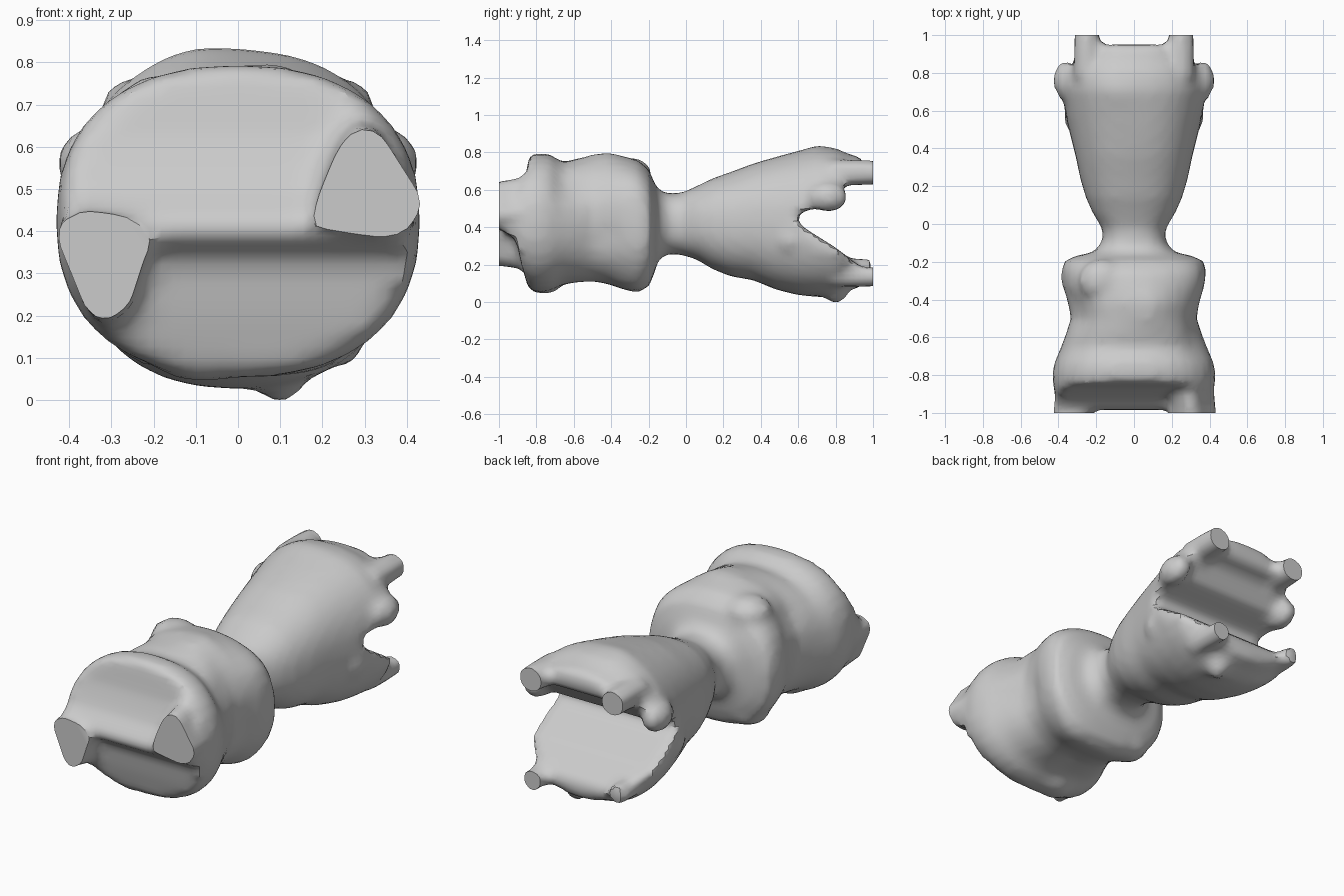
import bpy, bmesh, math
from mathutils import Vector

if "Cube" in bpy.data.objects:
    bpy.data.objects.remove(bpy.data.objects["Cube"])

# Body stations: y, half width, bottom z, top z
STATIONS = [
    (-1.0, .41, .12, .72), (-.93, .415, .10, .74), (-.87, .425, .08, .77), (-.80, .435, .05, .795),
    (-.73, .42, .055, .79), (-.66, .39, .09, .745), (-.58, .36, .095, .765), (-.50, .335, .095, .775),
    (-.42, .35, .09, .785), (-.33, .375, .065, .775), (-.26, .383, .05, .76), (-.20, .375, .08, .71),
    (-.17, .31, .15, .64), (-.145, .20, .24, .59), (-.08, .165, .255, .58), (-.02, .17, .25, .585),
    (.06, .22, .225, .62), (.14, .255, .175, .66), (.24, .285, .135, .695), (.36, .31, .115, .74),
    (.48, .34, .065, .775), (.60, .37, .035, .805), (.71, .395, .025, .83), (.80, .395, .025, .82),
    (.87, .365, .06, .79), (.95, .33, .085, .77)]
# Soft swellings on the skin: centre, radius, height
BULGES = [
    ((.08, -.45, .76), .09, .025), ((.30, -.28, .62), .10, .02), ((.30, -.62, .60), .09, -.03),
    ((-.30, -.45, .62), .09, -.03), ((.36, -.42, .35), .09, -.02), ((-.10, .70, .82), .10, .015),
    ((0, -.52, .1), .09, -.02), ((.2, -.28, .1), .1, .02)]
SEG = 32


def finish(name, bm):
    bmesh.ops.recalc_face_normals(bm, faces=bm.faces)
    me = bpy.data.meshes.new(name)
    bm.to_mesh(me)
    bm.free()
    ob = bpy.data.objects.new(name, me)
    bpy.context.collection.objects.link(ob)
    return ob


def loft(name, rings):
    bm = bmesh.new()
    vs = [[bm.verts.new(p) for p in r] for r in rings]
    n = len(vs[0])
    for a, b in zip(vs, vs[1:]):
        for i in range(n):
            bm.faces.new((a[i], a[(i + 1) % n], b[(i + 1) % n], b[i]))
    bm.faces.new(vs[0])
    bm.faces.new(vs[-1])
    return finish(name, bm)


def carve(ob, name, profile):
    # Cut a side-view profile right across the width
    cutter = loft(name, [[(x, y, z) for y, z in profile] for x in (-.7, .7)])
    mod = ob.modifiers.new(name, 'BOOLEAN')
    mod.object, mod.operation, mod.solver = cutter, 'DIFFERENCE', 'EXACT'
    bpy.context.view_layer.objects.active = ob
    bpy.ops.object.modifier_apply(modifier=name)
    bpy.data.objects.remove(cutter)


def ring(y, w, lo, hi):
    mid, h, pts = (lo + hi) / 2, (hi - lo) / 2, []
    for i in range(SEG):
        t = math.tau * i / SEG
        c, s = math.cos(t), math.sin(t)
        e = 2 / 2.35
        p = Vector((math.copysign(abs(c) ** e * w, c), y, mid + math.copysign(abs(s) ** e * h, s)))
        out = Vector((c, 0, s))
        pts.append(p + out * sum(k * math.exp(-((p - Vector(q)).length / r) ** 2) for q, r, k in BULGES))
    return pts


def lump(name, loc, scale):
    bm = bmesh.new()
    bmesh.ops.create_icosphere(bm, subdivisions=2, radius=1)
    for v in bm.verts:
        v.co = Vector([a * b + c for a, b, c in zip(v.co, scale, loc)])
    return finish(name, bm)


# Main body with wedge front and open forked back
body = loft("body", [ring(*s) for s in STATIONS])
carve(body, "front_scoop", [(-1.2, .95), (-.82, .9), (-.835, .79), (-.87, .62), (-.92, .50), (-.985, .43),
                            (-.985, .38), (-.91, .34), (-.88, .2), (-.84, .06), (-.82, -.1), (-1.2, -.1)])
carve(body, "back_mouth", [(.575, .44), (.62, .48), (.78, .53), (.86, .64), (1.2, .70),
                           (1.2, .13), (.94, .18), (.80, .29), (.64, .39)])
parts = [body]

# Front corners, run past the end so they can be sliced flat
LEFT = [(-.43, .41), (-.37, .45), (-.26, .43), (-.21, .375), (-.26, .22), (-.32, .185), (-.36, .21), (-.43, .38)]
RIGHT = [(.19, .48), (.24, .6), (.29, .65), (.34, .63), (.445, .465), (.40, .40), (.34, .39), (.19, .42)]
for name, poly in (("front_corner_left", LEFT), ("front_corner_right", RIGHT)):
    parts.append(loft(name, [[(x * k, y, .42 + (z - .42) * m) for x, z in poly]
                             for y, k, m in ((-1.1, 1, 1), (-1, 1, 1), (-.9, .97, 1.08), (-.78, .88, 1.15))]))

# Prongs of the fork: x, z, radius, end
for name, x, z, r, end in (("upper_prong_left", -.25, .69, .072, 1.1), ("upper_prong_right", .25, .69, .072, 1.1),
                           ("lower_prong_left", -.26, .18, .055, .99), ("lower_prong_right", .24, .135, .057, 1.1)):
    parts.append(loft(name, [
        [(x + f * r * math.cos(math.tau * i / 10), y, z + f * r * math.sin(math.tau * i / 10))
         for i in range(10)] for y, f in ((end, .9), (.92, 1), (.78, 1))]))
# Cheeks at the mouth corners
for side, s in (("left", -1), ("right", 1)):
    parts.append(lump(f"upper_cheek_{side}", (s * .36, .76, .56), (.07, .11, .085)))
    parts.append(lump(f"lower_cheek_{side}", (s * .325, .56, .33), (.045, .07, .07)))

# Lobes and knobs
for name, loc, scale in (
        ("underside_knob", (.1, .80, .045), (.06, .07, .052)),
        ("front_underside_knob", (-.08, -.76, .09), (.12, .09, .05)),
        ("top_lobe", (-.17, -.30, .685), (.13, .12, .09)),
        ("top_ridge", (.02, -.45, .735), (.12, .09, .055)),
        ("side_lobe", (-.32, -.28, .42), (.07, .11, .13)),
        ("low_lobe", (-.18, -.28, .155), (.12, .11, .08))):
    parts.append(lump(name, loc, scale))

# Fuse everything into one lumpy skin
bpy.ops.object.select_all(action='DESELECT')
for ob in parts:
    ob.select_set(True)
bpy.context.view_layer.objects.active = body
bpy.ops.object.join()
fuse = body.modifiers.new("fuse", 'REMESH')
fuse.mode, fuse.voxel_size = 'VOXEL', .028
soften = body.modifiers.new("soften", 'SMOOTH')
soften.factor, soften.iterations = .5, 3
for m in ("fuse", "soften"):
    bpy.ops.object.modifier_apply(modifier=m)

# Slice both ends flat
bm = bmesh.new()
bm.from_mesh(body.data)
for s in (-1, 1):
    geom = bm.verts[:] + bm.edges[:] + bm.faces[:]
    cut = bmesh.ops.bisect_plane(bm, geom=geom, plane_co=(0, s, 0), plane_no=(0, s, 0), clear_outer=True)
    edges = [e for e in cut["geom_cut"] if isinstance(e, bmesh.types.BMEdge)]
    bmesh.ops.holes_fill(bm, edges=edges, sides=0)
bmesh.ops.recalc_face_normals(bm, faces=bm.faces)
low = min(v.co.z for v in bm.verts)
bmesh.ops.translate(bm, verts=bm.verts, vec=(0, 0, -low))
bm.to_mesh(body.data)
bm.free()
bpy.ops.object.shade_smooth_by_angle(angle=math.radians(35))
